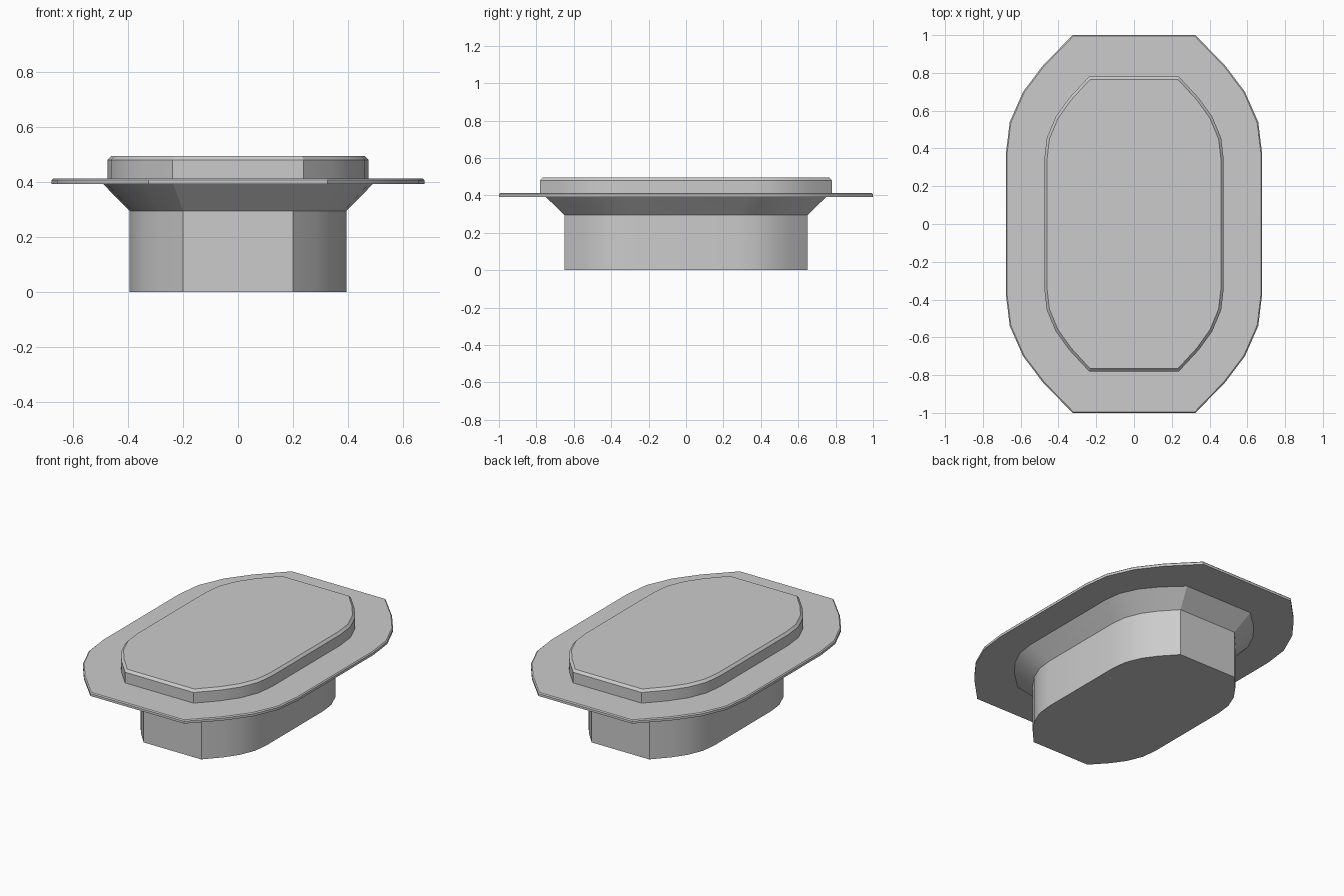
import bpy, bmesh, math

if "Cube" in bpy.data.objects:
    bpy.data.objects.remove(bpy.data.objects["Cube"])

# Corner curve fractions: from the flat end round to the straight side
CORNER = [(0, 1), (0.443, 0.744), (0.743, 0.52), (0.943, 0.264), (1, 0)]


def outline(hx, hy, fx, fy, z):
    """Faceted oblong: half sizes hx, hy; half lengths of straight runs fx, fy."""
    q = [(fx + (hx - fx) * u, fy + (hy - fy) * v) for u, v in CORNER]
    pts = q + [(x, -y) for x, y in reversed(q)]
    pts += [(-x, y) for x, y in reversed(pts)]
    return [(x, y, z) for x, y in pts]


def loft(name, sections, cap_bottom=False, cap_top=False):
    bm = bmesh.new()
    rings = [[bm.verts.new(p) for p in outline(*s)] for s in sections]
    n = len(rings[0])
    for a, b in zip(rings, rings[1:]):
        for i in range(n):
            j = (i + 1) % n
            # outlines run clockwise seen from above
            bm.faces.new((a[j], a[i], b[i], b[j]))
    if cap_bottom:
        bm.faces.new(rings[0])
    if cap_top:
        bm.faces.new(list(reversed(rings[-1])))
    mesh = bpy.data.meshes.new(name)
    bm.to_mesh(mesh)
    bm.free()
    ob = bpy.data.objects.new(name, mesh)
    bpy.context.collection.objects.link(ob)
    bpy.ops.object.select_all(action='DESELECT')
    ob.select_set(True)
    bpy.context.view_layer.objects.active = ob
    bpy.ops.object.shade_smooth_by_angle(angle=math.radians(28))
    return ob


flare_top = (0.49, 0.75, 0.235, 0.33, 0.392)
lid_bottom = (0.475, 0.78, 0.238, 0.34, 0.413)

# Lower plug with its flared neck
loft("plug", [(0.395, 0.65, 0.2, 0.28, 0),
              (0.395, 0.65, 0.2, 0.28, 0.295),
              flare_top], cap_bottom=True)

# Thin wide flange with a small chamfer on its upper rim
loft("flange", [flare_top,
                (0.678, 1.0, 0.325, 0.375, 0.392),
                (0.678, 1.0, 0.325, 0.375, 0.407),
                (0.672, 0.994, 0.322, 0.372, 0.413),
                lid_bottom])

# Raised lid with a chamfered top edge
loft("lid", [lid_bottom,
             (0.475, 0.78, 0.238, 0.34, 0.48),
             (0.461, 0.766, 0.232, 0.336, 0.495)], cap_top=True)
